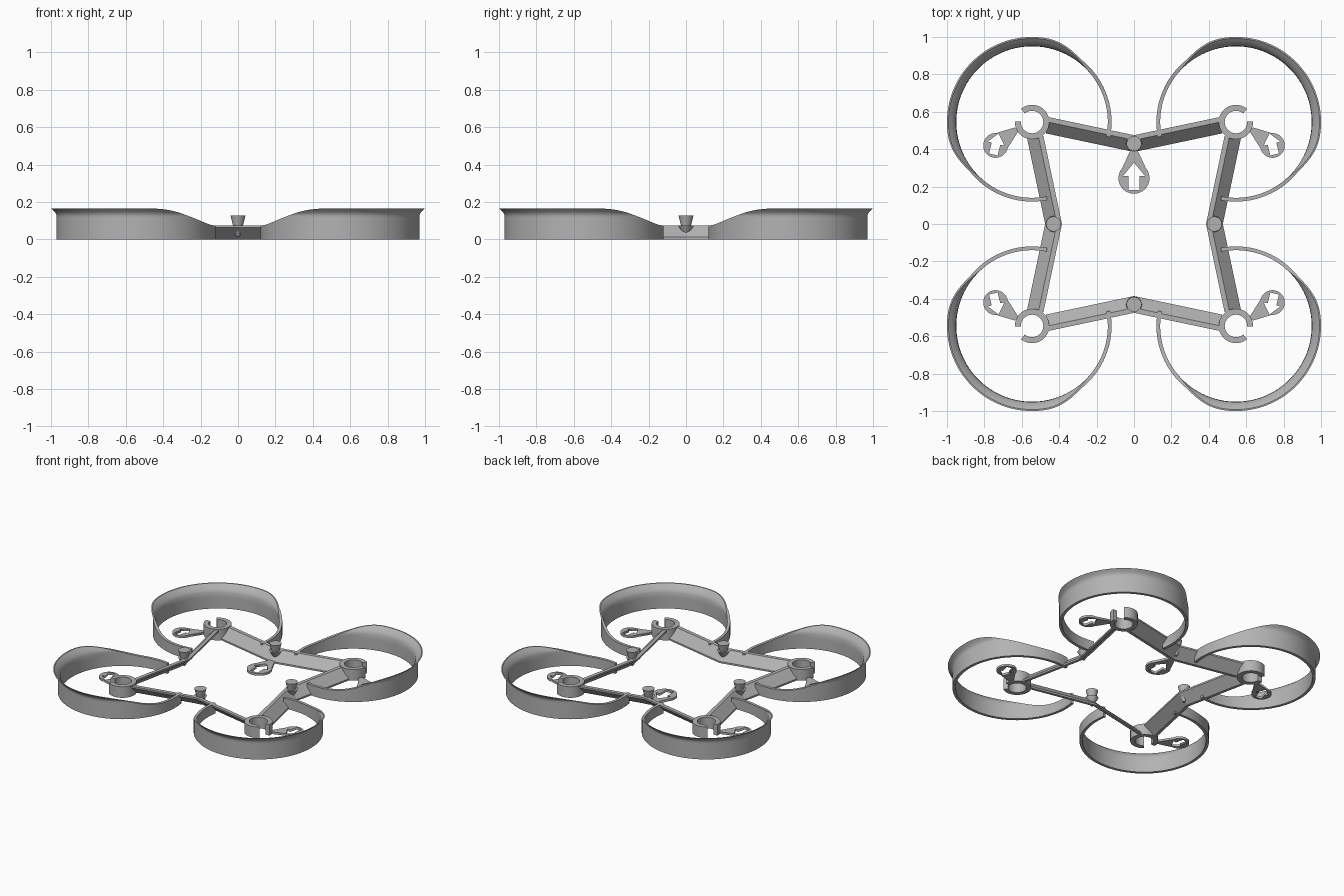
import bpy, bmesh
from math import sin, cos, radians, pi, sqrt
from mathutils import Vector

if "Cube" in bpy.data.objects:
    bpy.data.objects.remove(bpy.data.objects["Cube"])

grey = bpy.data.materials.new("plain grey")
grey.use_nodes = True
grey.diffuse_color = (0.45, 0.45, 0.45, 1)
grey.node_tree.nodes["Principled BSDF"].inputs["Base Color"].default_value = (0.45, 0.45, 0.45, 1)

C = 0.545        # rotor centre on both axes
POST = 0.43      # post distance from the middle
ARM_Z = 0.075    # arm height
QUADS = {"back_left": (1, 1), "back_right": (-1, 1),
         "front_left": (1, -1), "front_right": (-1, -1)}


def finish(name, bm, smooth=True):
    bmesh.ops.recalc_face_normals(bm, faces=bm.faces[:])
    mesh = bpy.data.meshes.new(name)
    bm.to_mesh(mesh)
    bm.free()
    mesh.materials.clear()
    mesh.materials.append(grey)
    ob = bpy.data.objects.new(name, mesh)
    bpy.context.collection.objects.link(ob)
    if smooth:
        bpy.ops.object.select_all(action='DESELECT')
        ob.select_set(True)
        bpy.context.view_layer.objects.active = ob
        bpy.ops.object.shade_smooth_by_angle(angle=radians(35))
    return ob


def sweep(name, sections, smooth=True):
    """Join matching closed sections into a capped solid."""
    bm = bmesh.new()
    rows = [[bm.verts.new(p) for p in s] for s in sections]
    n = len(rows[0])
    for a, b in zip(rows, rows[1:]):
        for i in range(n):
            j = (i + 1) % n
            bm.faces.new((a[i], a[j], b[j], b[i]))
    bm.faces.new(rows[0])
    bm.faces.new(rows[-1])
    return finish(name, bm, smooth)


def ease(t):
    t = max(0.0, min(1.0, t))
    return t * t * (3 - 2 * t)


def duct_section(sx, sy, a):
    # wall is low beside the arms and rises to a flared outer lip
    u = 0.425 * (cos(a) + sin(a)) / sqrt(2)
    h = ARM_Z + 0.09 * ease((u + 0.23) / 0.48)
    levels = [0, 0.5, 0.7, 0.78, 0.85, 0.9, 0.95, 1]

    def outer(z):
        return 0.425 + 0.03 * max(0, (z - 0.13) / 0.035) ** 1.4

    def inner(z):
        return 0.405 + 0.042 * max(0, (z - 0.105) / 0.06) ** 1.8

    wall = [(outer(t * h), t * h) for t in levels]
    wall += [(inner(t * h), t * h) for t in reversed(levels)]
    return [(sx * (C + r * cos(a)), sy * (C + r * sin(a)), z) for r, z in wall]


def mount_section(sx, sy, a):
    return [(sx * (C + r * cos(a)), sy * (C + r * sin(a)), z)
            for r, z in ((0.06, 0), (0.092, 0), (0.092, 0.08), (0.06, 0.08))]


def arc(start, end, steps):
    return [radians(start + (end - start) * i / steps) for i in range(steps + 1)]


def direction_plate(name, centre, radius, apex, heading):
    """Thin teardrop with an arrow-shaped hole."""
    c, tip, head = Vector(centre), Vector(apex), Vector(heading).normalized()
    axis = (tip - c).normalized()
    side = Vector((-axis.y, axis.x))
    rim = [c + radius * (cos(a) * axis + sin(a) * side) for a in arc(50, 310, 32)]
    neck = 0.014
    rim += [tip - side * neck, tip + side * neck]
    hs = Vector((-head.y, head.x))
    arrow = [(0, 1), (0.7, 0.15), (0.36, 0.15), (0.36, -0.75),
             (-0.36, -0.75), (-0.36, 0.15), (-0.7, 0.15)]
    hole = [c + radius * (hs * x + head * y) for x, y in arrow]
    curve = bpy.data.curves.new(name + "_outline", 'CURVE')
    curve.dimensions = '2D'
    curve.fill_mode = 'BOTH'
    curve.extrude = 0.008
    for pts in (rim, hole):
        sp = curve.splines.new('POLY')
        sp.points.add(len(pts) - 1)
        for p, v in zip(sp.points, pts):
            p.co = (v.x, v.y, 0, 1)
        sp.use_cyclic_u = True
    tmp = bpy.data.objects.new(name + "_outline", curve)
    bpy.context.collection.objects.link(tmp)
    dg = bpy.context.evaluated_depsgraph_get()
    mesh = bpy.data.meshes.new_from_object(tmp.evaluated_get(dg))
    bm = bmesh.new()
    bm.from_mesh(mesh)
    bmesh.ops.remove_doubles(bm, verts=bm.verts[:], dist=0.0001)
    bmesh.ops.translate(bm, verts=bm.verts[:], vec=(0, 0, 0.008))
    bpy.data.objects.remove(tmp)
    bpy.data.curves.remove(curve)
    bpy.data.meshes.remove(mesh)
    finish(name, bm, False)


# Rotor ducts, motor mounts and rotation plates
for label, (sx, sy) in QUADS.items():
    sweep(label + "_duct", [duct_section(sx, sy, a) for a in arc(-101, 191, 110)])
    sweep(label + "_motor_mount", [mount_section(sx, sy, a) for a in arc(50, 362, 48)])
    direction_plate(label + "_rotation_plate", (sx * 0.74, sy * 0.42), 0.066,
                    (sx * 0.628, sy * 0.505), (-sx * 0.25, sy))

# Slanted arms: front and back lean outward, the sides lean inward
ARM_PROFILE = [(0.045, ARM_Z), (0.018, ARM_Z), (-0.045, 0.012), (-0.045, 0),
               (-0.025, 0), (0.045, 0.063)]


def arm_point(side, along, off, z, lateral):
    d = POST + (C - POST) * abs(along) / C + (-off if lateral else off)
    return (side * d, along, z) if lateral else (along, side * d, z)


for label, side, lateral in (("back", 1, False), ("front", -1, False),
                             ("left", 1, True), ("right", -1, True)):
    sweep(label + "_arm", [[arm_point(side, s, o, z, lateral) for o, z in ARM_PROFILE]
                           for s in (-0.47, 0, 0.47)], False)
    # Tapered post on a conical foot
    x, y = (side * POST, 0) if lateral else (0, side * POST)
    for part, r1, r2, z1, z2 in (("post", 0.026, 0.04, 0.07, 0.127),
                                 ("post_foot", 0.008, 0.042, 0.015, ARM_Z)):
        bm = bmesh.new()
        bmesh.ops.create_cone(bm, cap_ends=True, segments=32, radius1=r1, radius2=r2,
                              depth=z2 - z1)
        bmesh.ops.translate(bm, verts=bm.verts[:], vec=(x, y, (z1 + z2) / 2))
        finish(label + "_" + part, bm)

# Heading plate behind the middle
direction_plate("heading_plate", (0, 0.245), 0.083, (0, 0.405), (0, 1))
